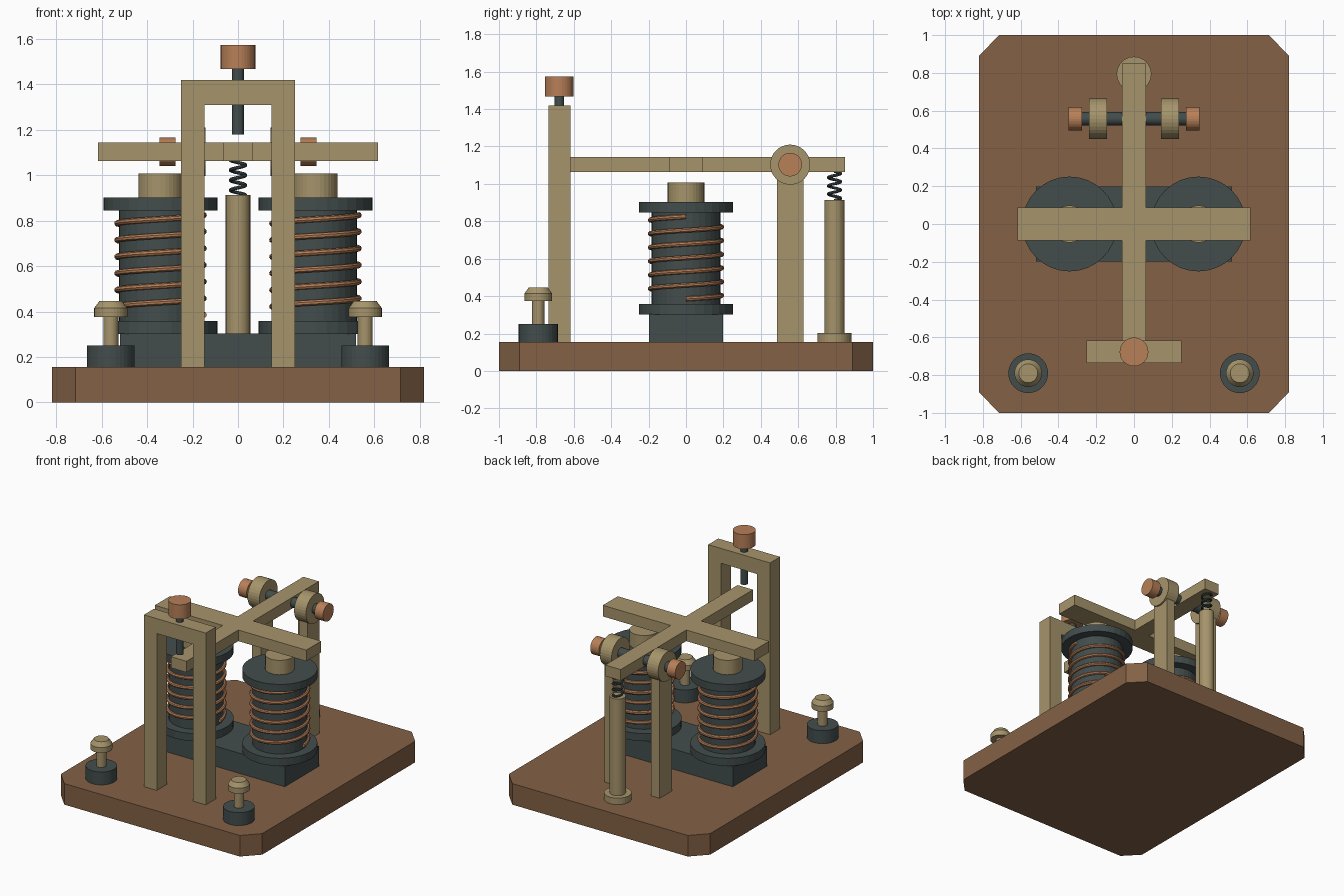
import bpy, bmesh
from math import sin, cos, pi
from mathutils import Vector

if "Cube" in bpy.data.objects:
    bpy.data.objects.remove(bpy.data.objects["Cube"])


def material(name, rgb):
    m = bpy.data.materials.new(name)
    m.diffuse_color = (*rgb, 1)
    m.use_nodes = True
    m.node_tree.nodes["Principled BSDF"].inputs["Base Color"].default_value = m.diffuse_color
    return m


WOOD = material("wood", (0.227, 0.12, 0.06))
BRASS = material("brass", (0.38, 0.296, 0.147))
DARK = material("dark", (0.055, 0.073, 0.073))
COPPER = material("copper", (0.477, 0.214, 0.098))


def finish(name, bm, mat):
    bmesh.ops.recalc_face_normals(bm, faces=bm.faces)
    me = bpy.data.meshes.new(name)
    bm.to_mesh(me)
    bm.free()
    me.materials.append(mat)
    ob = bpy.data.objects.new(name, me)
    bpy.context.collection.objects.link(ob)
    return ob


def prism(name, pts, lo, hi, mat, axis="z"):
    """Extrude a 2D outline along z (outline in xy) or y (outline in xz)."""
    bm = bmesh.new()
    place = (lambda a, b: (a, b, lo)) if axis == "z" else (lambda a, b: (a, lo, b))
    face = bm.faces.new([bm.verts.new(place(a, b)) for a, b in pts])
    out = bmesh.ops.extrude_face_region(bm, geom=[face])
    move = Vector((0, 0, hi - lo) if axis == "z" else (0, hi - lo, 0))
    bmesh.ops.translate(bm, vec=move,
                        verts=[v for v in out["geom"] if isinstance(v, bmesh.types.BMVert)])
    return finish(name, bm, mat)


def box(name, x0, x1, y0, y1, z0, z1, mat):
    return prism(name, [(x0, y0), (x1, y0), (x1, y1), (x0, y1)], z0, z1, mat)


def turned(name, profile, cx, cy, mat, cz=0, axis="z", n=32):
    """Turn (radius, height) pairs around a z or x axis, with closed ends."""
    bm = bmesh.new()
    rings = []
    for r, h in profile:
        ring = []
        for i in range(n):
            a, b = r * cos(2 * pi * i / n), r * sin(2 * pi * i / n)
            p = (cx + a, cy + b, cz + h) if axis == "z" else (cx + h, cy + a, cz + b)
            ring.append(bm.verts.new(p))
        rings.append(ring)
    for lo, hi in zip(rings, rings[1:]):
        for i in range(n):
            j = (i + 1) % n
            bm.faces.new((lo[i], lo[j], hi[j], hi[i]))
    bm.faces.new(rings[0])
    bm.faces.new(rings[-1])
    return finish(name, bm, mat)


def helix(name, cx, cy, radius, z0, z1, turns, wire, mat, steps=32):
    cu = bpy.data.curves.new(name, "CURVE")
    cu.dimensions = "3D"
    cu.bevel_depth = wire
    cu.bevel_resolution = 2
    cu.use_fill_caps = True
    n = int(turns * steps)
    sp = cu.splines.new("POLY")
    sp.points.add(n)
    for i, p in enumerate(sp.points):
        t = 2 * pi * turns * i / n
        p.co = (cx + radius * cos(t), cy + radius * sin(t), z0 + (z1 - z0) * i / n, 1)
    cu.materials.append(mat)
    ob = bpy.data.objects.new(name, cu)
    bpy.context.collection.objects.link(ob)
    bpy.ops.object.select_all(action="DESELECT")
    ob.select_set(True)
    bpy.context.view_layer.objects.active = ob
    bpy.ops.object.convert(target="MESH")
    bpy.ops.object.shade_smooth_by_angle()


# Wooden base with clipped corners
prism("base", [(-0.715, -1), (0.715, -1), (0.82, -0.89), (0.82, 0.89),
               (0.715, 1), (-0.715, 1), (-0.82, 0.89), (-0.82, -0.89)], 0, 0.155, WOOD)

# Iron yoke joining the two coils
box("yoke", -0.52, 0.52, -0.198, 0.198, 0.155, 0.303, DARK)

# Front contact frame
prism("contact_frame", [(-0.252, 0.155), (-0.252, 1.42), (0.252, 1.42), (0.252, 0.155),
                        (0.147, 0.155), (0.147, 1.31), (-0.147, 1.31), (-0.147, 0.155)],
      -0.735, -0.618, BRASS, "y")

# Contact screw and its knob
turned("contact_screw", [(0.026, 1.18), (0.026, 1.48)], 0, -0.677, DARK)
turned("contact_knob", [(0.076, 1.468), (0.076, 1.574)], 0, -0.677, COPPER)

# Cross-shaped armature: lever and crossbar
w, c, L = 0.063, 0.087, 0.617
prism("armature", [(-w, -0.69), (w, -0.69), (w, -c), (L, -c), (L, c), (w, c),
                   (w, 0.85), (-w, 0.85), (-w, c), (-L, c), (-L, -c), (-w, -c)],
      1.063, 1.145, BRASS)

# Pivot axle
turned("axle", [(0.036, -0.29), (0.036, 0.29)], 0, 0.557, DARK, 1.103, "x")

for side, s in (("left", -1), ("right", 1)):
    # Coil: bobbin, core and winding
    x = s * 0.341
    turned(side + "_bobbin", [(0.251, 0.302), (0.251, 0.358), (0.184, 0.358), (0.184, 0.846),
                              (0.251, 0.846), (0.251, 0.902)], x, 0, DARK)
    turned(side + "_core", [(0.098, 0.88), (0.098, 1.008)], x, 0, BRASS)
    helix(side + "_winding", x, 0, 0.191, 0.385, 0.825, 6, 0.013, COPPER)

    # Pivot pillar, bearing and knob
    p = s * 0.19
    box(side + "_pillar", p - 0.035, p + 0.035, 0.487, 0.627, 0.155, 1.09, BRASS)
    turned(side + "_bearing", [(0.107, -0.048), (0.107, 0.048)], p, 0.557, BRASS, 1.103, "x")
    turned(side + "_pivot_knob", [(0.063, -0.035), (0.063, 0.035)],
           s * 0.311, 0.557, COPPER, 1.103, "x")

    # Wire terminal: insulator and thumb nut
    turned(side + "_terminal_base", [(0.105, 0.155), (0.105, 0.25)], s * 0.56, -0.79, DARK)
    turned(side + "_terminal_nut", [(0.033, 0.24), (0.033, 0.375), (0.073, 0.375),
                                    (0.073, 0.415), (0.05, 0.447)], s * 0.56, -0.79, BRASS)

# Spring post and return spring
turned("spring_post", [(0.092, 0.155), (0.092, 0.203), (0.054, 0.203), (0.054, 0.914)],
       0, 0.794, BRASS)
helix("return_spring", 0, 0.794, 0.033, 0.912, 1.067, 3.5, 0.008, DARK, 24)
